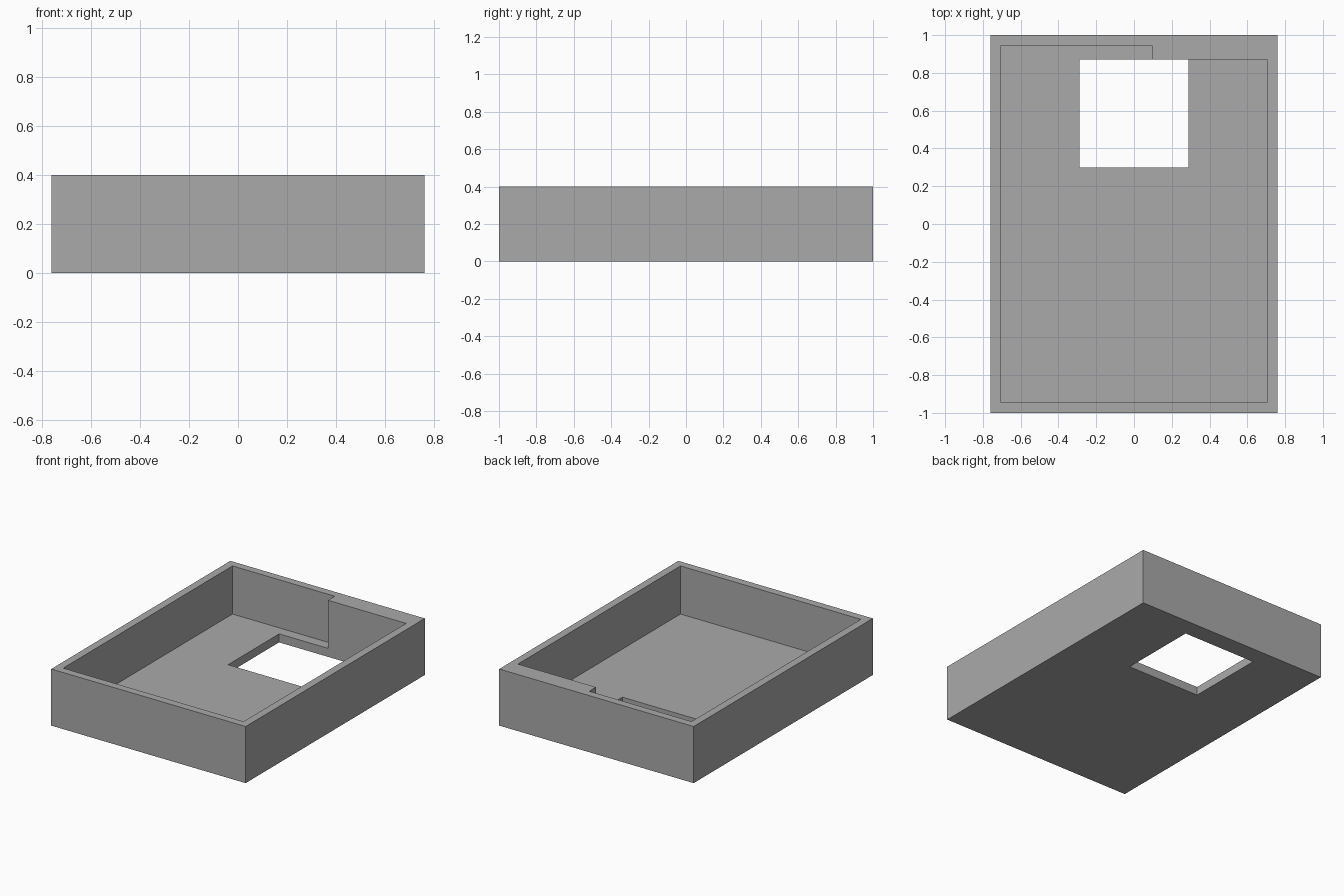
import bpy
import bmesh

cube = bpy.data.objects.get("Cube")
if cube:
    bpy.data.objects.remove(cube, do_unlink=True)

HALF_X, HALF_Y, HEIGHT = 0.76, 1.0, 0.4
WALL, FLOOR = 0.055, 0.06
LEDGE_X, LEDGE_Y = 0.095, 0.87      # where the back wall thickens
HOLE_X, HOLE_FRONT = 0.288, 0.30

grey = bpy.data.materials.new("plain grey")
grey.use_nodes = True
colour = (0.4, 0.4, 0.4, 1)
grey.diffuse_color = colour
grey.node_tree.nodes["Principled BSDF"].inputs["Base Color"].default_value = colour


def prism(name, outline, bottom, top):
    """Extrude a counter-clockwise outline from bottom to top."""
    bm = bmesh.new()
    face = bm.faces.new([bm.verts.new((x, y, bottom)) for x, y in outline])
    raised = bmesh.ops.extrude_face_region(bm, geom=[face], use_keep_orig=True)["geom"]
    verts = [v for v in raised if isinstance(v, bmesh.types.BMVert)]
    bmesh.ops.translate(bm, verts=verts, vec=(0, 0, top - bottom))
    bmesh.ops.recalc_face_normals(bm, faces=bm.faces)
    mesh = bpy.data.meshes.new(name)
    bm.to_mesh(mesh)
    bm.free()
    mesh.materials.append(grey)
    obj = bpy.data.objects.new(name, mesh)
    bpy.context.collection.objects.link(obj)
    return obj


def rectangle(x0, x1, y0, y1):
    return [(x0, y0), (x1, y0), (x1, y1), (x0, y1)]


# Outer block of the tray
tray = prism("tray", rectangle(-HALF_X, HALF_X, -HALF_Y, HALF_Y), 0, HEIGHT)

# Cavity, with a step in its back wall
ix, iy = HALF_X - WALL, HALF_Y - WALL
cavity = prism("cavity_cutter",
               [(-ix, -iy), (ix, -iy), (ix, LEDGE_Y), (LEDGE_X, LEDGE_Y),
                (LEDGE_X, iy), (-ix, iy)], FLOOR, HEIGHT + 0.1)

# Square opening through the floor
opening = prism("opening_cutter",
                rectangle(-HOLE_X, HOLE_X, HOLE_FRONT, LEDGE_Y), -0.1, FLOOR + 0.1)

# Cut the tray, then drop the cutters
for cutter in (cavity, opening):
    cutter.hide_render = True
    cut = tray.modifiers.new(cutter.name, 'BOOLEAN')
    cut.operation = 'DIFFERENCE'
    cut.solver = 'EXACT'
    cut.object = cutter
bpy.context.view_layer.objects.active = tray
for name in [m.name for m in tray.modifiers]:
    bpy.ops.object.modifier_apply(modifier=name)
for cutter in (cavity, opening):
    bpy.data.objects.remove(cutter, do_unlink=True)
